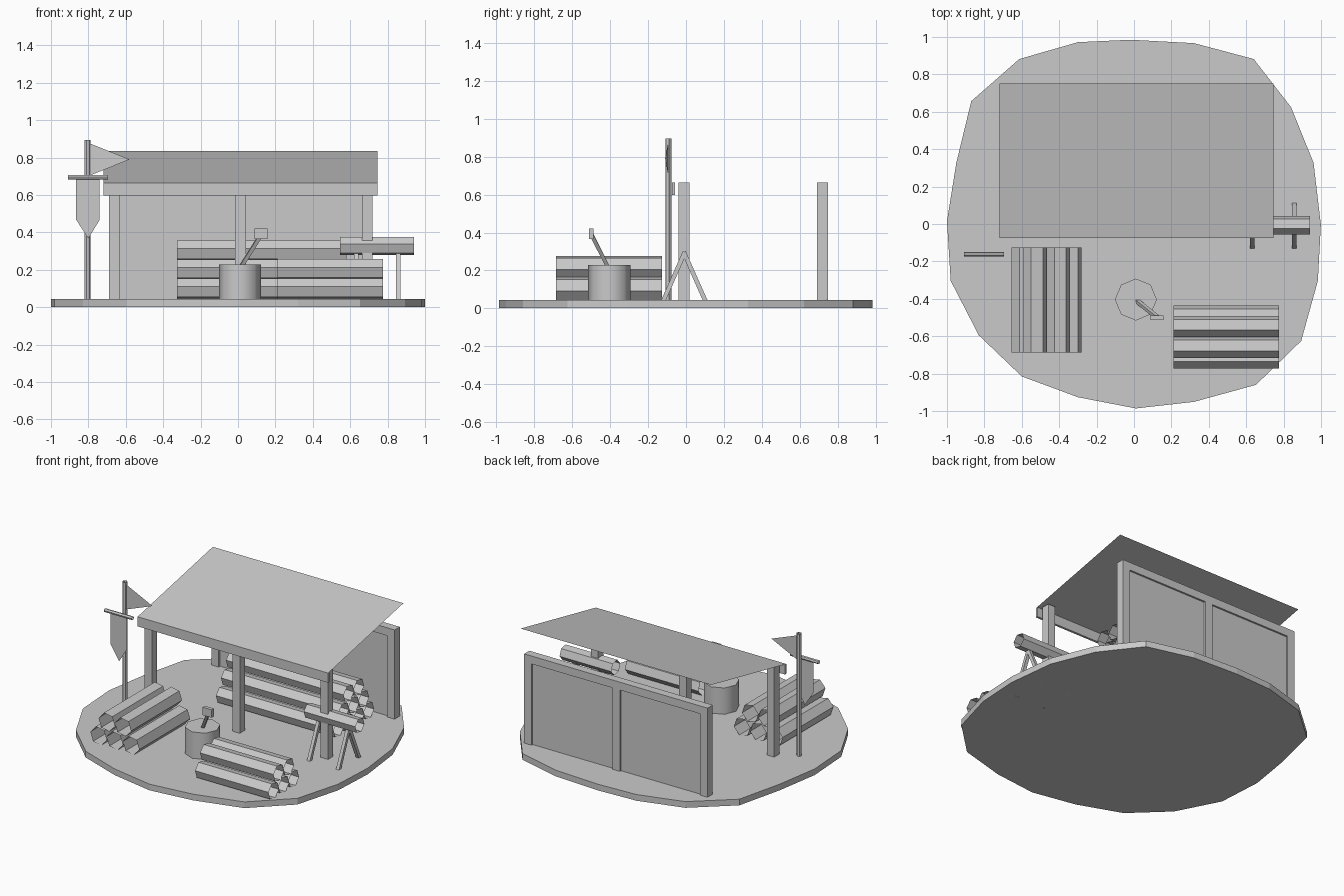
import bpy, bmesh, math
from mathutils import Vector, Quaternion

if "Cube" in bpy.data.objects:
    bpy.data.objects.remove(bpy.data.objects["Cube"])

GREY = bpy.data.materials.new("plain_grey")
GREY.diffuse_color = (0.59, 0.59, 0.59, 1)
GREY.use_nodes = True
GREY.node_tree.nodes["Principled BSDF"].inputs["Base Color"].default_value = GREY.diffuse_color
GROUND = 0.045


def make(name, bm):
    me = bpy.data.meshes.new(name)
    bm.to_mesh(me)
    bm.free()
    me.materials.append(GREY)
    ob = bpy.data.objects.new(name, me)
    bpy.context.collection.objects.link(ob)
    return ob


def box(name, x, y, z):
    """Box from (min, max) pairs."""
    bm = bmesh.new()
    bmesh.ops.create_cube(bm, size=1)
    for v in bm.verts:
        v.co = Vector([a + (b - a) * (c + 0.5) for (a, b), c in zip((x, y, z), v.co)])
    return make(name, bm)


def plate(name, points):
    """Single flat sheet."""
    bm = bmesh.new()
    bm.faces.new([bm.verts.new(p) for p in points])
    return make(name, bm)


def prism(name, outline, z0, z1):
    """Closed vertical extrusion of a 2D outline."""
    bm = bmesh.new()
    face = bm.faces.new([bm.verts.new((x, y, z0)) for x, y in outline])
    top = bmesh.ops.extrude_face_region(bm, geom=[face])
    for v in top["geom"]:
        if isinstance(v, bmesh.types.BMVert):
            v.co.z = z1
    bmesh.ops.recalc_face_normals(bm, faces=bm.faces)
    return make(name, bm)


def tube(name, axis, start, end, u, v, r, turn=-11, sides=6):
    """Open-ended tube along x, y or z; u, v is the centre across the axis."""
    bm = bmesh.new()
    rings = []
    for t in (start, end):
        ring = []
        for k in range(sides):
            a = math.radians(turn) + math.tau * k / sides
            p, q = u + r * math.cos(a), v + r * math.sin(a)
            co = {"x": (t, p, q), "y": (p, t, q), "z": (p, q, t)}[axis]
            ring.append(bm.verts.new(co))
        rings.append(ring)
    for k in range(sides):
        n = (k + 1) % sides
        quad = [rings[0][k], rings[0][n], rings[1][n], rings[1][k]]
        bm.faces.new(quad[::-1] if axis == "y" else quad)
    return make(name, bm)


def stick(name, a, b, width, spin=0):
    """Square bar between two points, spun about its length in degrees."""
    a, b = Vector(a), Vector(b)
    bm = bmesh.new()
    bmesh.ops.create_cube(bm, size=1)
    bmesh.ops.scale(bm, vec=(width, width, (b - a).length), verts=bm.verts)
    ob = make(name, bm)
    ob.location = (a + b) / 2
    ob.rotation_mode = 'QUATERNION'
    turn = Quaternion((0, 0, 1), math.radians(spin))
    ob.rotation_quaternion = (b - a).to_track_quat('Z', 'Y') @ turn
    return ob


def log_stack(name, axis, start, end, centre, r, gap, base, rows):
    """Stepped pile of logs, one fewer in each row up."""
    for row in range(rows):
        count = base - row
        for i in range(count):
            u = centre + (i - (count - 1) / 2) * gap
            z = GROUND + 0.94 * r + row * 1.77 * r
            tube(f"{name}_log_{row}_{i}", axis, start, end, u, z, r)


# Ground disc with a slightly uneven rim
rim = [(-0.02, 0.985), (0.32, 0.967), (0.64, 0.882), (0.84, 0.624), (0.96, 0.327),
       (0.999, -0.003), (0.983, -0.304), (0.894, -0.625), (0.652, -0.860), (0.32, -0.951),
       (0.01, -0.986), (-0.30, -0.926), (-0.60, -0.815), (-0.83, -0.595), (-0.98, -0.304),
       (-1.0, 0.015), (-0.95, 0.327), (-0.87, 0.657), (-0.613, 0.882), (-0.30, 0.972)]
prism("ground_base", rim, 0.002, GROUND)

# Shelter posts, front row and back row
post_x = (-0.662, 0.013, 0.691)
front_y, back_y, h = -0.011, 0.721, 0.0285
for i, x in enumerate(post_x):
    for row, y in (("front", front_y), ("back", back_y)):
        box(f"{row}_post_{i}", (x - h, x + h), (y - h, y + h), (GROUND, 0.665))

# Back wall: recessed panels under a top rail
for i in range(2):
    span = (post_x[i] + h, post_x[i + 1] - h)
    box(f"wall_panel_{i}", span, (back_y - 0.012, back_y + 0.016), (GROUND, 0.61))
    box(f"wall_rail_{i}", span, (back_y - h, back_y + h), (0.61, 0.665))

# Front beam and sloping roof sheet
box("front_beam", (-0.72, 0.745), (-0.074, -0.058), (0.598, 0.665))
plate("roof", [(-0.72, -0.074, 0.665), (0.745, -0.074, 0.665),
               (0.745, 0.752, 0.835), (-0.72, 0.752, 0.835)])

# Log piles
log_stack("left_pile", "y", -0.686, -0.126, -0.467, 0.0635, 0.125, 3, 2)
log_stack("front_pile", "x", 0.21, 0.775, -0.604, 0.058, 0.111, 3, 2)
log_stack("sheltered_pile", "x", -0.325, 0.58, 0.444, 0.0575, 0.111, 4, 3)

# Sawhorse with a log resting on it
tube("sawhorse_log", "x", 0.545, 0.942, -0.007, 0.328, 0.0505)
for i, x in enumerate((0.632, 0.856)):
    for side in (-1, 1):
        stick(f"sawhorse_leg_{i}_{'front' if side < 0 else 'back'}",
              (x, -0.009 + side * 0.126, 0.006), (x, -0.009 - side * 0.003, 0.297), 0.023)

# Chopping stump
octagon = [(0.01 + 0.112 * math.cos(k * math.tau / 8),
            -0.404 + 0.112 * math.sin(k * math.tau / 8)) for k in range(8)]
stump = prism("stump", octagon, GROUND, 0.228)
bpy.context.view_layer.objects.active = stump
stump.select_set(True)
bpy.ops.object.shade_smooth_by_angle(angle=math.radians(50))
stump.select_set(False)

# Axe stuck in the stump
stick("axe_handle", (0.015, -0.411, 0.215), (0.125, -0.499, 0.39), 0.02, 45)
box("axe_head", (0.088, 0.157), (-0.513, -0.489), (0.365, 0.42))

# Flag pole, pennant, crossbar and hanging banner
tube("flag_pole", "z", GROUND, 0.895, -0.805, -0.093, 0.0165, turn=15)
plate("pennant", [(-0.79, -0.094, 0.875), (-0.79, -0.094, 0.705), (-0.58, -0.11, 0.79)])
tube("banner_crossbar", "x", -0.91, -0.695, -0.162, 0.694, 0.0125)
plate("banner", [(-0.865, -0.162, 0.685), (-0.865, -0.162, 0.467), (-0.80, -0.162, 0.368),
                 (-0.74, -0.162, 0.467), (-0.74, -0.162, 0.685)])
